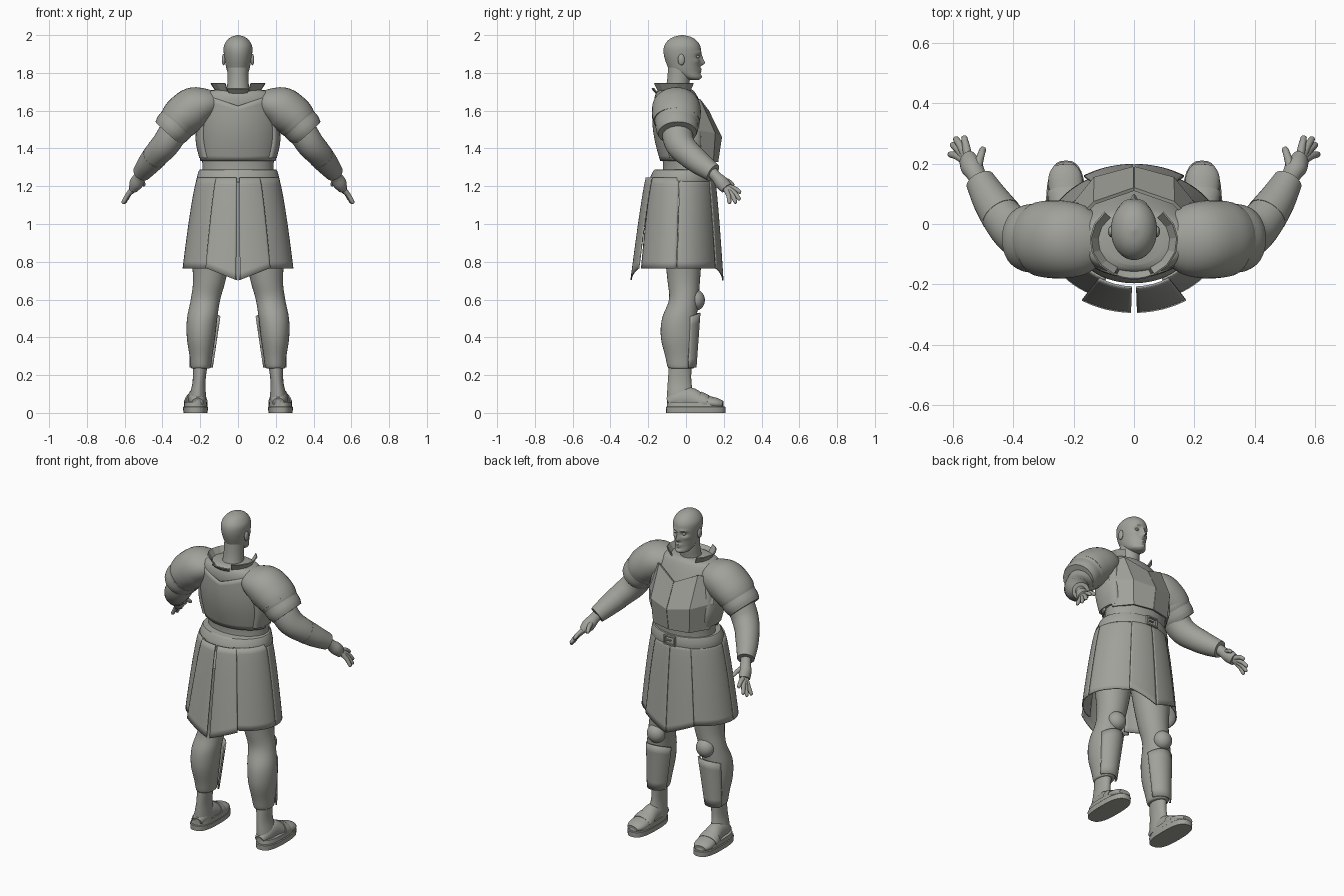
import bpy, bmesh
from math import sin, cos, pi, exp, radians, copysign
from mathutils import Vector

cube = bpy.data.objects.get("Cube")
if cube:
    bpy.data.objects.remove(cube)

grey = bpy.data.materials.new("warm_grey")
grey.use_nodes = True
COLOUR = (0.36, 0.36, 0.33, 1)
grey.diffuse_color = COLOUR
grey.node_tree.nodes["Principled BSDF"].inputs["Base Color"].default_value = COLOUR


def finish(name, bm, mirror=False, thick=0.0, smooth=True):
    """Turn a bmesh into a named object with its modifiers and shading."""
    bmesh.ops.recalc_face_normals(bm, faces=bm.faces)
    mesh = bpy.data.meshes.new(name)
    bm.to_mesh(mesh)
    bm.free()
    mesh.materials.append(grey)
    ob = bpy.data.objects.new(name, mesh)
    bpy.context.collection.objects.link(ob)
    if smooth:
        bpy.ops.object.select_all(action="DESELECT")
        ob.select_set(True)
        bpy.context.view_layer.objects.active = ob
        bpy.ops.object.shade_smooth_by_angle(angle=radians(35))
    if thick:
        solid = ob.modifiers.new("thickness", "SOLIDIFY")
        solid.thickness = thick
        solid.offset = 0
    if mirror:
        ob.modifiers.new("mirror", "MIRROR")
    return ob


def spline(rows, steps):
    """Catmull-Rom interpolation through tuples of numbers."""
    rows = [Vector(r) for r in rows]
    out = []
    for i in range(len(rows) - 1):
        a, b, c, d = rows[max(i - 1, 0)], rows[i], rows[i + 1], rows[min(i + 2, len(rows) - 1)]
        for k in range(steps):
            t = k / steps
            out.append(b + (c - a) * t / 2 + (a * 2 - b * 5 + c * 4 - d) * t * t / 2
                       + (b * 3 - a - c * 3 + d) * t ** 3 / 2)
    return out + [rows[-1]]


def loft(name, rows, segs=32, steps=4, upright=True, power=1.0, mirror=False, sculpt=None):
    """Skin elliptical rings (x, y, z, half width, half depth), upright or along the path."""
    rows = spline(rows, steps)
    bm = bmesh.new()
    rings = []
    for i, r in enumerate(rows):
        centre = Vector(r[:3])
        u, v = Vector((1, 0, 0)), Vector((0, 1, 0))
        if not upright:
            t = Vector(rows[min(i + 1, len(rows) - 1)][:3]) - Vector(rows[max(i - 1, 0)][:3])
            t.normalize()
            ref = Vector((0, 0, 1)) if abs(t.y) > 0.8 else v
            v = (ref - t * ref.dot(t)).normalized()
            u = v.cross(t)
        ring = []
        for k in range(segs):
            a = 2 * pi * k / segs
            c, s = (copysign(abs(w) ** power, w) for w in (cos(a), sin(a)))
            p = centre + u * c * max(r[3], 0.001) + v * s * max(r[4], 0.001)
            ring.append(bm.verts.new(sculpt(p) if sculpt else p))
        rings.append(ring)
    for a, b in zip(rings, rings[1:]):
        for k in range(segs):
            bm.faces.new((a[k], a[k - 1], b[k - 1], b[k]))
    bm.faces.new(rings[0])
    bm.faces.new(rings[-1])
    return finish(name, bm, mirror)


def shell(name, f, nu, nv, thick=0.008, mirror=False, smooth=True):
    """A thin sheet sampled from f(u, v) with u and v in 0..1."""
    bm = bmesh.new()
    grid = [[bm.verts.new(f(i / nu, j / nv)) for i in range(nu + 1)] for j in range(nv + 1)]
    for a, b in zip(grid, grid[1:]):
        for i in range(nu):
            bm.faces.new((a[i], a[i + 1], b[i + 1], b[i]))
    return finish(name, bm, mirror, thick, smooth)


def ball(name, centre, size, mirror=False):
    bm = bmesh.new()
    bmesh.ops.create_uvsphere(bm, u_segments=24, v_segments=14, radius=1)
    for v in bm.verts:
        v.co = Vector(centre) + Vector(a * b for a, b in zip(v.co, size))
    return finish(name, bm, mirror)


def box(name, centre, size):
    bm = bmesh.new()
    bmesh.ops.create_cube(bm, size=1)
    for v in bm.verts:
        v.co = Vector(centre) + Vector(a * b for a, b in zip(v.co, size))
    return finish(name, bm, smooth=False)


# Head: the face is shaped by soft bumps (x, z, push, width, height)
BUMPS = [(0, 1.852, .022, .011, .013), (0, 1.875, .012, .008, .02), (.03, 1.885, -.013, .016, .011),
         (.03, 1.907, .006, .022, .008), (0, 1.818, .010, .020, .007), (0, 1.805, .008, .018, .006),
         (0, 1.780, .010, .022, .012), (.045, 1.862, .005, .018, .012)]


def face(p):
    if p.y > 0:
        p.y += min(1, p.y / .04) * sum(
            push * exp(-((abs(p.x) - x) / w) ** 2 - ((p.z - z) / h) ** 2) for x, z, push, w, h in BUMPS)
    return p


loft("head", [(0, .04, 1.762, .02, .025), (0, .028, 1.775, .043, .047), (0, -.004, 1.81, .058, .077),
              (0, -.014, 1.85, .067, .09), (0, -.019, 1.90, .075, .099), (0, -.02, 1.94, .075, .096),
              (0, -.02, 1.97, .06, .077), (0, -.02, 1.99, .036, .047), (0, -.02, 2, .004, .005)],
     segs=64, steps=7, sculpt=face)
loft("neck", [(0, -.055, 1.64, .085, .08), (0, -.05, 1.70, .062, .063), (0, -.04, 1.76, .056, .06),
              (0, -.035, 1.83, .055, .06)])
ball("ear", (.076, -.025, 1.87), (.010, .018, .030), True)
ball("eye", (.03, .062, 1.885), (.012, .010, .007), True)

# Torso and shoulders
loft("torso", [(0, .005, 1.22, .19, .135), (0, .008, 1.30, .188, .13), (0, .008, 1.40, .195, .138),
               (0, -.005, 1.50, .205, .142), (0, -.035, 1.6, .205, .13), (0, -.05, 1.66, .2, .118),
               (0, -.055, 1.70, .17, .1), (0, -.055, 1.715, .09, .08)], segs=48)

CHEST = [[(0, .165, 1.33), (.12, .14, 1.33), (.19, .04, 1.335)],
         [(0, .185, 1.46), (.13, .15, 1.48), (.217, .04, 1.5)],
         [(0, .115, 1.6), (.13, .07, 1.66), (.19, .01, 1.64)]]
shell("chest_plate", lambda u, v: CHEST[round(v * 2)][round(u * 2)], 2, 2, .012, True, False)


def back_plate(u, v):
    a = pi * (1.02 + .96 * u)
    top = 1.625 + .045 * min(1, abs(cos(a)) * 1.5)
    z = 1.335 + (top - 1.335) * v
    bulge = sin(pi * min(1, v * .9))
    return (cos(a) * (.195 + .025 * bulge), -.01 + sin(a) * (.122 + .035 * v + .018 * bulge), z)


shell("back_plate", back_plate, 32, 12, .01)
loft("side_panel", [(.17, -.01, 1.35, .035, .08), (.19, -.01, 1.45, .035, .09), (.18, -.03, 1.6, .03, .09)],
     mirror=True)


def collar(start, end, low, high, name, mirror):
    def f(u, v):
        a = radians(start + (end - start) * u)
        r = .098 + .046 * v
        return (cos(a) * r, -.055 + sin(a) * r * .88, low + (high - low) * v)
    shell(name, f, 5, 2, .006, mirror, False)


collar(48, -62, 1.675, 1.745, "collar_wing", True)
collar(-66, -114, 1.675, 1.718, "collar_back", False)

loft("shoulder_cap", [(.10, -.055, 1.645, .05, .07), (.16, -.055, 1.635, .085, .112),
                      (.225, -.052, 1.615, .113, .128), (.285, -.05, 1.575, .112, .128),
                      (.315, -.05, 1.545, .105, .122)], upright=False, mirror=True)
for i in range(2):
    x, z, r = .285 + .037 * i, 1.575 - .042 * i, .109 - .007 * i
    loft("shoulder_band", [(x, -.048, z, r, r + .012), (x + .028, -.047, z - .03, r - .002, r + .010),
                           (x + .048, -.046, z - .052, r - .012, r)], upright=False, mirror=True)

# Arms, bracers and hands
loft("arm", [(.29, -.046, 1.56, .08, .085), (.345, -.046, 1.48, .077, .082), (.385, -.03, 1.42, .074, .078),
             (.43, .015, 1.37, .068, .07), (.475, .082, 1.315, .057, .058), (.505, .137, 1.277, .045, .045)],
     upright=False, mirror=True)
loft("bracer", [(.44, .03, 1.357, .068, .069), (.475, .082, 1.315, .060, .061),
                (.509, .143, 1.272, .049, .049)], upright=False, mirror=True)
WRIST = Vector((.508, .14, 1.272))
PALM = Vector((.552, .215, 1.19))
loft("palm", [(*WRIST, .03, .03), (*WRIST.lerp(PALM, .3), .032, .029), (*WRIST.lerp(PALM, .65), .037, .036),
              (*PALM, .026, .034)], upright=False, mirror=True)
TIPS = {"thumb": (.497, .255, 1.205), "index_finger": (.563, .292, 1.165), "middle_finger": (.592, .287, 1.128),
        "ring_finger": (.604, .266, 1.11), "little_finger": (.612, .232, 1.108)}
for name, tip in TIPS.items():
    tip = Vector(tip)
    thumb = name == "thumb"
    base = WRIST.lerp(PALM, .35 if thumb else .85)
    base = base.lerp(tip, .1)
    mid = base.lerp(tip, .55) + Vector((0, .004, .006))
    loft(name, [(*base, .016, .016), (*mid, .0125, .0125), (*base.lerp(tip, .92), .01, .01), (*tip, .002, .002)],
         segs=12, upright=False, mirror=True)

# Belt and buckle
loft("belt", [(0, -.02, 1.225, .218, .172), (0, -.02, 1.23, .222, .176), (0, -.012, 1.28, .208, .162),
              (0, -.01, 1.288, .2, .155)], segs=48, steps=2)
for s in (-1, 1):
    box("buckle_side", (s * .034, .158, 1.255), (.008, .014, .056))
    box("buckle_bar", (0, .158, 1.255 + s * .025), (.07, .014, .008))
box("buckle_pin", (.012, .158, 1.255), (.04, .01, .006))


# Skirt: overlapping panels that flare to the hem
def skirt(name, start, end, lift=0.0, point=0.0):
    def f(u, v):
        a = radians(start + (end - start) * u)
        hem = .765 - point * max(0, 1 - abs(cos(a)) / .53)
        flare = v ** .75
        rx, ry = .212 + .078 * flare + lift * v, .172 + .045 * flare + lift * (.4 + v)
        return (cos(a) * rx, -.028 - .012 * v + sin(a) * ry, 1.245 + (hem - 1.245) * v)
    shell(name, f, 14, 14, .007, True)


skirt("skirt_side_front", -2, 64)
skirt("skirt_side_back", -2.5, -64)
skirt("skirt_front_panel", 89.6, 57, .013, .065)
skirt("skirt_back_panel", -88.2, -57, .024, .065)

# Legs, knee guards and shin plates
loft("leg", [(.125, -.02, 1.05, .115, .12), (.14, -.015, .85, .105, .1), (.152, -.012, .7, .086, .086),
             (.172, -.012, .6, .078, .078), (.19, -.035, .5, .08, .092), (.196, -.038, .4, .075, .095),
             (.196, -.03, .3, .06, .08), (.197, -.026, .245, .053, .072), (.198, -.026, .235, .045, .06)],
     mirror=True)
ball("knee_guard", (.168, .05, .597), (.055, .05, .056), True)


def shin(u, v):
    a = radians(25 + 140 * u)
    r = .062 + .021 * v
    return (.197 - .02 * v + cos(a) * r, -.018 + sin(a) * (r + .008), .24 + v * (.27 + .02 * sin(pi * u)))


shell("shin_plate", shin, 14, 6, .008, True)

# Feet and sandals
loft("ankle", [(.2, -.03, .26, .04, .06), (.206, -.034, .17, .034, .062), (.212, -.03, .10, .042, .07),
               (.215, -.02, .04, .05, .08)], mirror=True)
loft("foot", [(.214, -.095, .055, .03, .025), (.215, -.05, .07, .045, .05), (.218, .02, .075, .048, .06),
              (.222, .09, .058, .056, .04), (.228, .16, .05, .055, .03), (.231, .195, .045, .035, .018)],
     upright=False, mirror=True)
loft("sole", [(.225, .052, 0, .064, .157), (.225, .052, .03, .066, .158), (.225, .052, .034, .062, .154)],
     steps=1, power=.75, mirror=True)
loft("sandal_rim", [(.224, .05, .03, .063, .15), (.223, .048, .058, .06, .145)], steps=1, power=.75, mirror=True)
loft("sandal_strap", [(.222, .07, .062, .06, .052), (.224, .1, .056, .062, .045), (.225, .115, .053, .06, .04)],
     upright=False, mirror=True)
